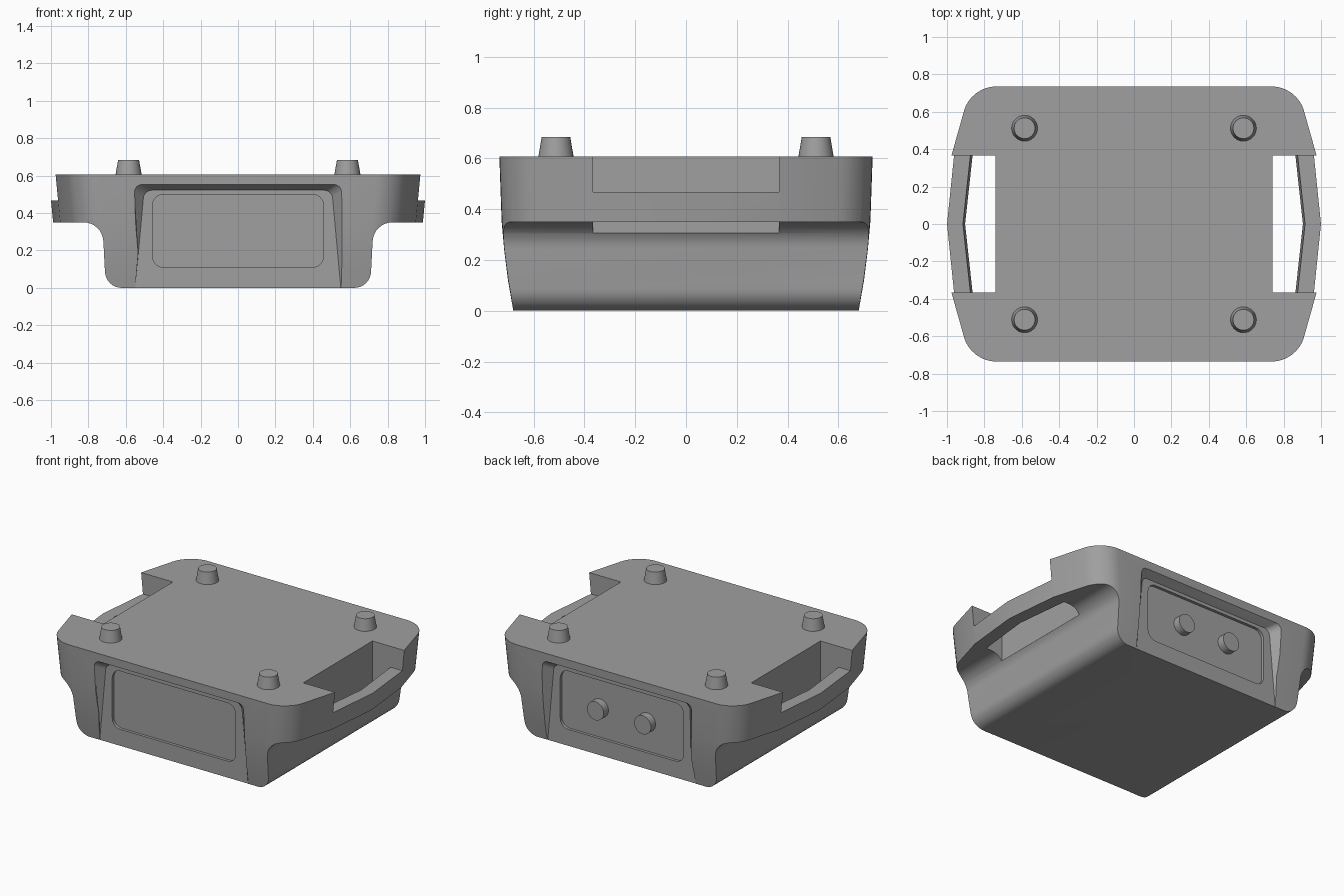
import bpy, bmesh
from math import sin, cos, pi

cube = bpy.data.objects.get("Cube")
if cube:
    bpy.data.objects.remove(cube, do_unlink=True)

grey = bpy.data.materials.new("mid_grey")
grey.use_nodes = True
colour = (0.35, 0.35, 0.35, 1)
grey.diffuse_color = colour
grey.node_tree.nodes["Principled BSDF"].inputs["Base Color"].default_value = colour


def loft(name, rings):
    """Solid skinned through matching closed rings of points."""
    bm = bmesh.new()
    loops = [[bm.verts.new(p) for p in ring] for ring in rings]
    n = len(loops[0])
    for a, b in zip(loops, loops[1:]):
        for i in range(n):
            j = (i + 1) % n
            bm.faces.new((a[i], a[j], b[j], b[i]))
    bm.faces.new(loops[0][::-1])
    bm.faces.new(loops[-1])
    bmesh.ops.recalc_face_normals(bm, faces=bm.faces)
    mesh = bpy.data.meshes.new(name)
    bm.to_mesh(mesh)
    bm.free()
    mesh.materials.append(grey)
    obj = bpy.data.objects.new(name, mesh)
    bpy.context.collection.objects.link(obj)
    return obj


def rounded(points, steps=8):
    """Polygon with corners (x, y, cut length) blended into curves."""
    out = []
    n = len(points)
    for i, (x, y, r) in enumerate(points):
        if r == 0:
            out.append((x, y))
            continue
        ends = []
        for qx, qy, _ in (points[i - 1], points[(i + 1) % n]):
            d = ((qx - x) ** 2 + (qy - y) ** 2) ** 0.5
            ends.append((x + (qx - x) * r / d, y + (qy - y) * r / d))
        (ax, ay), (bx, by) = ends
        w = 0.72  # rational weight, close to a circular arc
        for k in range(steps + 1):
            t = k / steps
            a, c, b = (1 - t) ** 2, 2 * w * t * (1 - t), t * t
            s = a + b + c
            out.append(((a * ax + c * x + b * bx) / s, (a * ay + c * y + b * by) / s))
    return out


def mirrored(half):
    """Close a right-hand half outline by mirroring it in x."""
    return half + [(-x, y, r) for x, y, r in reversed(half)]


def boolean(target, tool, operation):
    mod = target.modifiers.new("cut", "BOOLEAN")
    mod.operation = operation
    mod.solver = "EXACT"
    mod.object = tool
    bpy.context.view_layer.objects.active = target
    bpy.ops.object.modifier_apply(modifier=mod.name)
    bpy.data.objects.remove(tool, do_unlink=True)


def smooth(obj):
    bpy.ops.object.select_all(action="DESELECT")
    obj.select_set(True)
    bpy.context.view_layer.objects.active = obj
    bpy.ops.object.shade_smooth_by_angle(angle=pi / 6)


TOP = 0.607

# Case: drafted plan outline, trimmed by the front profile
def plan(z, y):
    d = 0.095 * (TOP - z)
    half = [(0.872 - d, -y, 0.13), (0.975 - d, -0.37, 0), (1.013 - d, 0, 0),
            (0.975 - d, 0.37, 0), (0.872 - d, y, 0.13)]
    return [(px, py, z) for px, py in rounded(mirrored(half))]

case = loft("case", [plan(z, y) for z, y in
                     ((0, 0.68), (0.12, 0.701), (0.24, 0.716), (0.35, 0.726), (TOP, 0.735))])
profile = rounded(mirrored([(0.707, 0, 0.085), (0.725, 0.35, 0.1),
                            (1.2, 0.35, 0), (1.2, 0.8, 0)]))
boolean(case, loft("profile_cutter", [[(x, y, z) for x, z in profile] for y in (-1, 1)]),
        "INTERSECT")

for side in (-1, 1):
    # Hand hole beside the body and the lowered carry handle
    def hole(z, grow):
        return [(side * x, y, z) for x, y in
                ((0.74, -0.367), (0.863 + grow, -0.367), (0.903 + grow, 0),
                 (0.863 + grow, 0.367), (0.74, 0.367))]
    boolean(case, loft("hole_cutter", [hole(0.2, -0.015), hole(0.55, 0.02)]), "DIFFERENCE")
    notch = [(0.74, -0.367), (1.2, -0.367), (1.2, 0.367), (0.74, 0.367)]
    boolean(case, loft("notch_cutter", [[(side * x, y, z) for x, y in notch]
                                       for z in (0.467, 0.8)]), "DIFFERENCE")

    # End recess with drafted walls
    inner = rounded(mirrored([(0.554, -0.05, 0), (0.502, 0.522, 0.04)]))
    outer = rounded(mirrored([(0.556, -0.05, 0), (0.556, 0.553, 0.04)]))
    boolean(case, loft("recess_cutter", [
        [(x, side * 0.679, z) for x, z in inner],
        [(x, side * 0.735, z) for x, z in outer],
        [(x, side * 0.9, z) for x, z in outer]]), "DIFFERENCE")

    # Shallow rounded panel
    panel = rounded(mirrored([(0.457, 0.11, 0.06), (0.457, 0.5, 0.06)]))
    boolean(case, loft("panel_cutter", [[(x, side * y, z) for x, z in panel]
                                       for y in (0.66, 0.72)]), "DIFFERENCE")
smooth(case)


def circle(r, n=32):
    return [(r * cos(2 * pi * i / n), r * sin(2 * pi * i / n)) for i in range(n)]


# Tapered pegs on the top
for x in (-0.585, 0.585):
    for y in (-0.512, 0.512):
        smooth(loft("peg", [[(x + u, y + v, z) for u, v in circle(r)]
                            for r, z in ((0.071, TOP - 0.01), (0.056, 0.685))]))

# Round knobs on the back panel
for x in (-0.175, 0.175):
    smooth(loft("knob", [[(x + u, y, 0.305 + v) for u, v in circle(0.062)]
                         for y in (0.65, 0.71)]))
